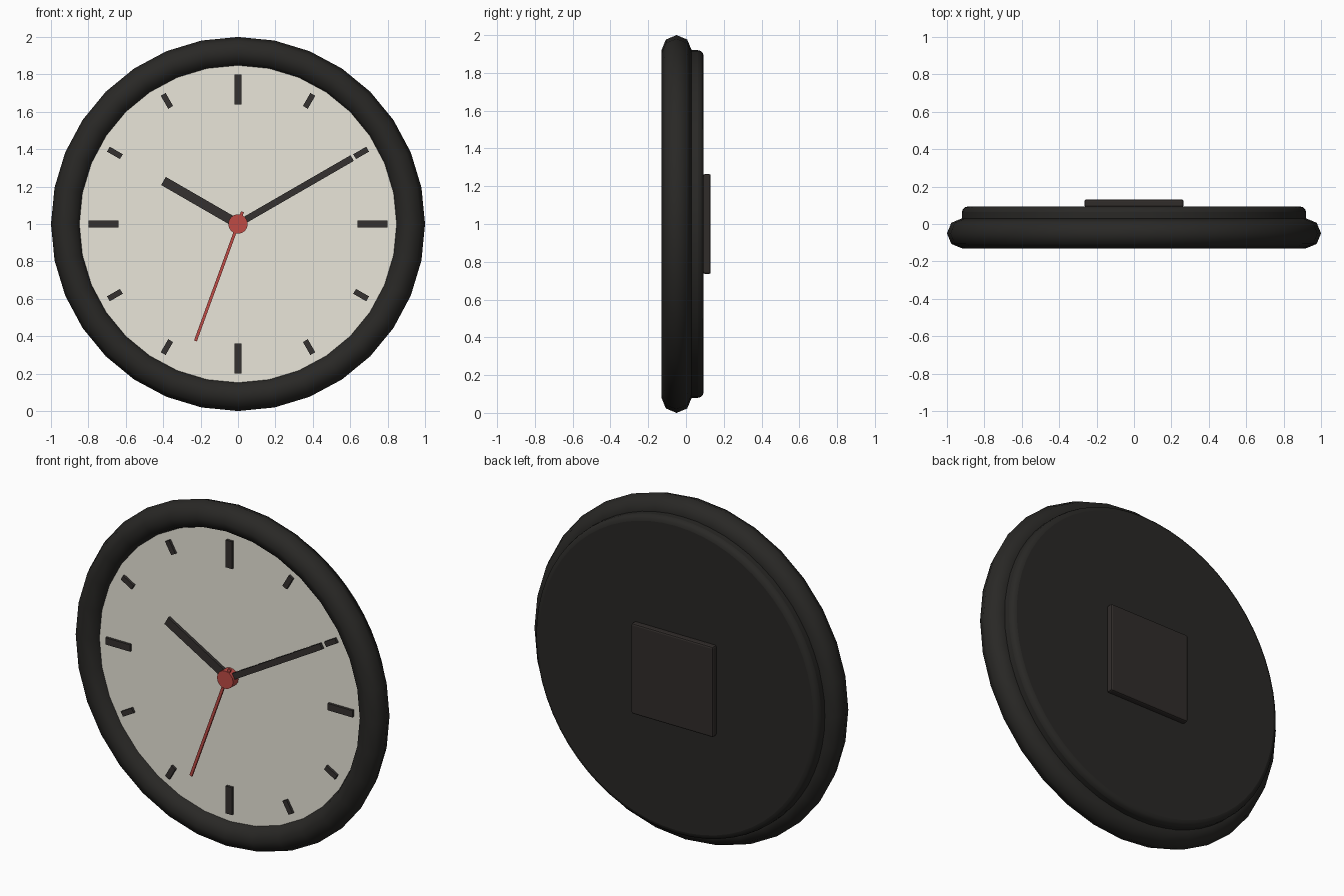
import bpy
from math import radians, sin, cos, pi

if "Cube" in bpy.data.objects:
    bpy.data.objects.remove(bpy.data.objects["Cube"])


def material(name, rgb):
    m = bpy.data.materials.new(name)
    m.diffuse_color = (*rgb, 1)
    m.use_nodes = True
    m.node_tree.nodes["Principled BSDF"].inputs["Base Color"].default_value = m.diffuse_color
    return m


black = material("black_plastic", (0.022, 0.021, 0.019))
brown = material("brown_plastic", (0.03, 0.025, 0.023))
ivory = material("ivory", (0.82, 0.79, 0.70))
ink = material("dark_ink", (0.035, 0.031, 0.029))
red = material("red", (0.52, 0.07, 0.06))


def finish(name, mat, bevel=0, segments=2, smooth=None):
    o = bpy.context.object
    o.name = name
    bpy.ops.object.transform_apply(location=False, rotation=True, scale=True)
    o.data.materials.append(mat)
    if bevel:
        b = o.modifiers.new("bevel", 'BEVEL')
        b.width, b.segments, b.limit_method = bevel, segments, 'ANGLE'
        b.angle_limit = radians(40)
    if smooth:
        bpy.ops.object.shade_smooth_by_angle(angle=radians(smooth))
    return o


def disc(name, radius, y0, y1, sides, mat, **kw):
    bpy.ops.mesh.primitive_cylinder_add(
        vertices=sides, radius=radius, depth=y1 - y0,
        location=(0, (y0 + y1) / 2, 1), rotation=(pi / 2, 0, 0))
    return finish(name, mat, **kw)


def bar(name, angle, r0, r1, width, y0, y1, mat):
    """Bar on the dial, pointing at a clockwise angle from twelve."""
    a, r = radians(angle), (r0 + r1) / 2
    bpy.ops.mesh.primitive_cube_add(
        size=1, location=(r * sin(a), (y0 + y1) / 2, 1 + r * cos(a)),
        rotation=(0, a, 0))
    bpy.context.object.scale = (width, y1 - y0, r1 - r0)
    return finish(name, mat)


# Rounded rim
bpy.ops.mesh.primitive_torus_add(major_radius=0.92, minor_radius=0.08,
                                 major_segments=32, minor_segments=8,
                                 location=(0, -0.05, 1), rotation=(pi / 2, 0, 0))
finish("rim", black, smooth=60)

# Case and dial
disc("case", 0.92, -0.05, 0.093, 64, black, bevel=0.03, segments=3, smooth=35)
disc("dial", 0.87, -0.07, -0.04, 64, ivory)

# Battery box on the back
bpy.ops.mesh.primitive_cube_add(size=1, location=(0, 0.111, 1))
bpy.context.object.scale = (0.53, 0.04, 0.53)
finish("battery_box", brown, bevel=0.01)

# Hour marks, longer at the quarters
for i in range(12):
    quarter = i % 3 == 0
    bar(f"hour_mark_{i}", i * 30, 0.64 if quarter else 0.72, 0.80,
        0.04 if quarter else 0.03, -0.085, -0.065, ink)

# Hands and hub
bar("hour_hand", -60, 0, 0.46, 0.05, -0.095, -0.078, ink)
bar("minute_hand", 60, 0, 0.705, 0.035, -0.105, -0.088, ink)
bar("second_hand", 200, -0.07, 0.665, 0.016, -0.114, -0.104, red)
disc("hub", 0.052, -0.12, -0.068, 16, red, smooth=35)
